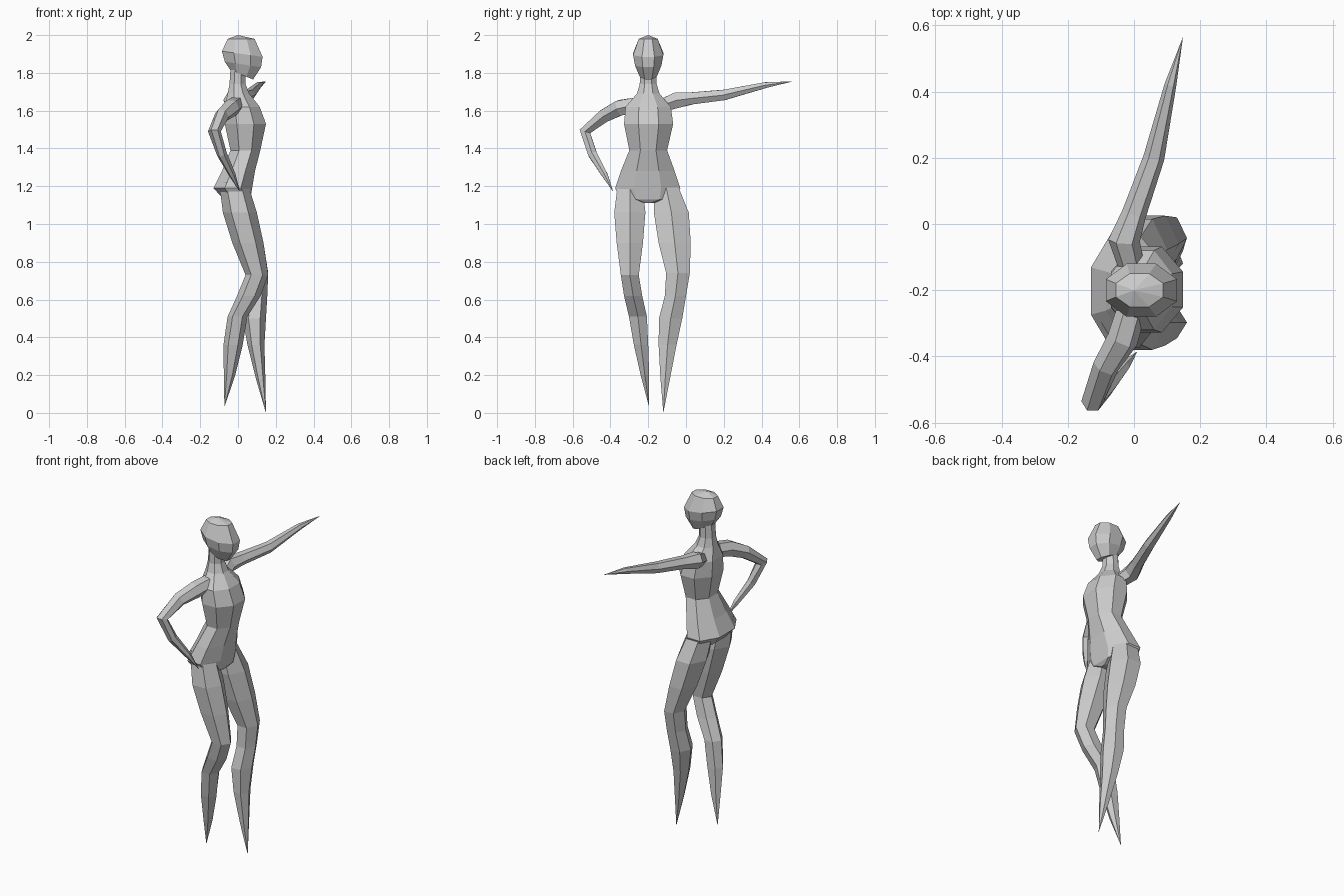
import bpy, bmesh
from math import cos, sin, pi
from mathutils import Vector

if "Cube" in bpy.data.objects:
    bpy.data.objects.remove(bpy.data.objects["Cube"])


def make_object(name, rings):
    """Skin a list of vertex rings (one-point rings become tips), flat shaded."""
    bm = bmesh.new()
    vs = [[bm.verts.new(p) for p in r] for r in rings]
    for a, b in zip(vs, vs[1:]):
        n = max(len(a), len(b))
        for i in range(n):
            j = (i + 1) % n
            if len(a) == 1:
                bm.faces.new((a[0], b[j], b[i]))
            elif len(b) == 1:
                bm.faces.new((a[i], a[j], b[0]))
            else:
                bm.faces.new((a[i], a[j], b[j], b[i]))
    for end in (vs[0], vs[-1]):
        if len(end) > 2:
            bm.faces.new(end)
    bmesh.ops.recalc_face_normals(bm, faces=bm.faces)
    me = bpy.data.meshes.new(name)
    bm.to_mesh(me)
    bm.free()
    ob = bpy.data.objects.new(name, me)
    bpy.context.collection.objects.link(ob)
    return ob


def level_ring(x0, x1, y0, y1, z, n, turn=0.0, drop=0.0):
    """Horizontal n-gon filling the box x0..x1, y0..y1; drop lowers the front."""
    pts = [(cos(2 * pi * (i + turn) / n), sin(2 * pi * (i + turn) / n)) for i in range(n)]
    mx, my = max(p[0] for p in pts), max(p[1] for p in pts)
    return [((x0 + x1) / 2 + px / mx * (x1 - x0) / 2,
             (y0 + y1) / 2 + py / my * (y1 - y0) / 2,
             z - drop * px / mx) for px, py in pts]


def limb(name, stations, tip, n=6):
    """Tube through (point, radius) stations, square to the path, ending in a tip."""
    pts = [Vector(s[0]) for s in stations] + [Vector(tip)]
    rings = []
    for i, (_, r) in enumerate(stations):
        t = (pts[i + 1] - pts[max(i - 1, 0)]).normalized()
        u = (Vector((1, 0, 0)) - t * t.x).normalized()
        v = t.cross(u)
        rings.append([pts[i] + r * (u * cos(2 * pi * k / n) + v * sin(2 * pi * k / n))
                      for k in range(n)])
    make_object(name, rings + [[tip]])


# Torso and neck, figure looking along +x
torso = [(-.04, .05, -.235, -.165, 1.11), (-.075, .065, -.345, -.055, 1.13),
         (-.13, .075, -.375, -.03, 1.19), (-.085, .09, -.345, -.06, 1.28),
         (-.04, .118, -.30, -.10, 1.39), (-.07, .148, -.328, -.068, 1.53),
         (-.07, .115, -.32, -.08, 1.62), (-.055, .06, -.26, -.14, 1.69),
         (-.045, .04, -.245, -.155, 1.74), (-.04, .04, -.243, -.157, 1.82)]
make_object("torso", [level_ring(*r, 8, 0.5) for r in torso])

# Head, jaw lower at the front
head = [(-.04, .08, -.245, -.155, 1.79, 8, 0.5, .025),
        (-.07, .122, -.27, -.13, 1.845, 8, 0.5, .015),
        (-.085, .13, -.28, -.12, 1.90, 8, 0.5, .015),
        (-.055, .088, -.25, -.15, 1.98, 8, 0.5, 0)]
make_object("head", [level_ring(*r) for r in head] + [[(0, -.2, 2.0)]])

# Legs, tapering to pointed feet
right_leg = [(-.10, .05, -.36, -.23, 1.22), (-.08, .10, -.38, -.215, 1.06),
             (-.03, .135, -.367, -.228, .90), (.04, .16, -.345, -.25, .73),
             (-.005, .12, -.328, -.232, .62), (-.055, .05, -.302, -.207, .51),
             (-.077, .025, -.276, -.2, .36), (-.075, -.015, -.24, -.195, .20)]
left_leg = [(-.10, .05, -.17, -.05, 1.22), (-.08, .10, -.17, .015, 1.06),
            (-.03, .135, -.145, .025, .90), (.04, .16, -.105, .02, .74),
            (.04, .155, -.112, 0, .62), (.025, .148, -.143, -.02, .50),
            (.05, .14, -.145, -.05, .36), (.095, .145, -.135, -.085, .18)]
for name, rows, foot in (("right_leg", right_leg, (-.072, -.195, .03)),
                         ("left_leg", left_leg, (.148, -.12, 0))):
    make_object(name, [level_ring(*r, 6) for r in rows] + [[foot]])

# Arm stretched out sideways
limb("left_arm", [((-.01, -.12, 1.63), .04), ((-.03, -.05, 1.655), .048),
                  ((0, .03, 1.665), .037), ((.06, .2, 1.683), .032),
                  ((.11, .42, 1.735), .018)], (.148, .565, 1.755))

# Arm bent with the hand on the hip
limb("right_arm", [((-.01, -.27, 1.63), .045), ((-.035, -.35, 1.615), .047),
                   ((-.085, -.43, 1.575), .04), ((-.125, -.535, 1.49), .034),
                   ((-.085, -.495, 1.37), .027), ((-.03, -.43, 1.26), .018)],
     (.01, -.385, 1.17))
